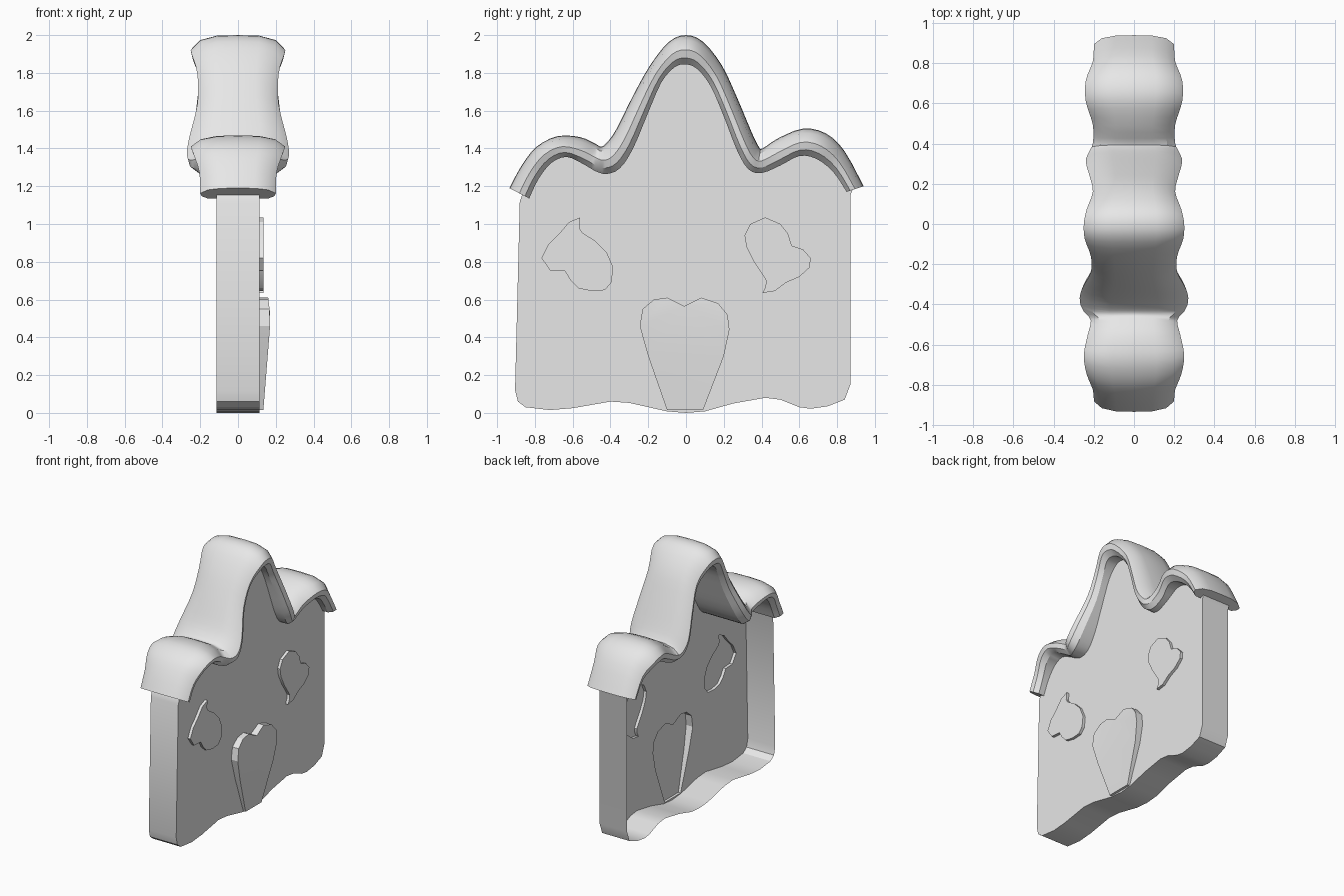
import bpy, bmesh, math
from mathutils import Vector

if "Cube" in bpy.data.objects:
    bpy.data.objects.remove(bpy.data.objects["Cube"])

grey = bpy.data.materials.new("light_grey")
grey.diffuse_color = (0.8, 0.8, 0.8, 1)
grey.use_nodes = True
grey.node_tree.nodes["Principled BSDF"].inputs["Base Color"].default_value = grey.diffuse_color


def finish(bm, name, angle):
    me = bpy.data.meshes.new(name)
    bm.to_mesh(me)
    bm.free()
    ob = bpy.data.objects.new(name, me)
    bpy.context.collection.objects.link(ob)
    me.materials.append(grey)
    bpy.ops.object.select_all(action='DESELECT')
    ob.select_set(True)
    bpy.context.view_layer.objects.active = ob
    bpy.ops.object.shade_smooth_by_angle(angle=math.radians(angle))
    return ob


def ccw(pts):
    area = sum(a[0] * b[1] - b[0] * a[1] for a, b in zip(pts, pts[1:] + pts[:1]))
    return pts if area > 0 else pts[::-1]


def sheet(bm, loops):
    """Fill outlines lying in x; later loops become holes."""
    edges = []
    for vs in loops:
        edges += [bm.edges.get((a, b)) or bm.edges.new((a, b))
                  for a, b in zip(vs, vs[1:] + vs[:1])]
    made = bmesh.ops.triangle_fill(bm, edges=edges, use_beauty=True)["geom"]
    for f in made:
        if isinstance(f, bmesh.types.BMFace):
            f.normal_update()
            if f.normal.x < 0:
                f.normal_flip()


def rim(bm, front, back):
    n = len(front)
    for i in range(n):
        j = (i + 1) % n
        bm.faces.new((front[i], back[i], back[j], front[j]))


def ring(bm, pts, depth):
    return [bm.verts.new((depth(z), y, z)) for y, z in pts]


def spline(rows, steps):
    """Smooth resampling of the roof stations."""
    out = []
    for i in range(len(rows) - 1):
        p = [rows[max(0, min(len(rows) - 1, i + k))] for k in (-1, 0, 1, 2)]
        for s in range(steps):
            t = s / steps
            out.append([0.5 * (2 * b + (c - a) * t + (2 * a - 5 * b + 4 * c - d) * t * t
                               + (3 * b - a - 3 * c + d) * t ** 3) for a, b, c, d in zip(*p)])
    return out + [list(rows[-1])]


# Roof stations: lower y, z, upper y, z, half width
stations = [
    (-.83, 1.135, -.935, 1.19, .20), (-.78, 1.24, -.87, 1.31, .205),
    (-.71, 1.325, -.79, 1.41, .235), (-.63, 1.355, -.68, 1.465, .25),
    (-.54, 1.315, -.56, 1.46, .23), (-.48, 1.28, -.48, 1.425, .215),
    (-.42, 1.265, -.45, 1.41, .25), (-.35, 1.295, -.42, 1.43, .27),
    (-.28, 1.40, -.37, 1.50, .26), (-.20, 1.59, -.28, 1.68, .215),
    (-.13, 1.75, -.19, 1.84, .215), (-.06, 1.83, -.09, 1.965, .245),
    (0, 1.845, 0, 2.0, .25), (.06, 1.82, .09, 1.965, .235),
    (.13, 1.73, .19, 1.84, .205), (.20, 1.57, .27, 1.67, .22),
    (.27, 1.39, .35, 1.48, .24), (.33, 1.29, .385, 1.41, .225),
    (.40, 1.27, .405, 1.40, .205), (.50, 1.31, .49, 1.455, .205),
    (.60, 1.36, .62, 1.505, .24), (.69, 1.345, .74, 1.48, .24),
    (.78, 1.275, .84, 1.385, .205), (.85, 1.17, .94, 1.20, .20)]
path = spline(stations, 3)

# Roof cross-section: share of half width, share of thickness
half = [(.8, 0), (.96, .22), (1, .5), (.8, .83), (.45, .98)]
section = half + [(0, 1)] + [(-u, t) for u, t in reversed(half)]
bm = bmesh.new()
rows = [[bm.verts.new((u * w, a + (c - a) * t, b + (d - b) * t)) for u, t in section]
        for a, b, c, d, w in path]
for r, s in zip(rows, rows[1:]):
    for i in range(len(section)):
        j = (i + 1) % len(section)
        bm.faces.new((r[i], r[j], s[j], s[i]))
bm.faces.new(rows[0])
bm.faces.new(rows[-1])
bmesh.ops.recalc_face_normals(bm, faces=bm.faces)
finish(bm, "wavy_roof", 32)

# Wall outline: wavy foot, straight ends, top tucked into the roof
foot = [(-.88, 1.12), (-.905, .12), (-.89, .06), (-.85, .03), (-.72, .015), (-.6, .025),
        (-.4, .06), (-.3, .053), (-.1, .008), (0, 0), (.1, .008), (.25, .05), (.42, .08),
        (.5, .07), (.6, .03), (.66, .022), (.75, .035), (.84, .07), (.87, .15), (.87, 1.15)]
top = [(a + (c - a) * .35, b + (d - b) * .35) for a, b, c, d, w in reversed(path)]
outline = ccw(foot + top)

# Window and door outlines
left_window = ccw([
    (-.56, 1.035), (-.565, .98), (-.55, .955), (-.48, .91), (-.42, .85), (-.385, .77),
    (-.395, .69), (-.43, .65), (-.5, .645), (-.57, .66), (-.61, .70), (-.64, .75),
    (-.72, .755), (-.765, .82), (-.73, .89), (-.67, .95), (-.62, 1.01)])
right_window = ccw([
    (.405, .635), (.47, .645), (.53, .69), (.6, .72), (.655, .77), (.66, .82), (.62, .865),
    (.56, .885), (.54, .95), (.5, 1.0), (.42, 1.035), (.34, 1.0), (.31, .94), (.32, .88),
    (.36, .8), (.4, .74), (.425, .7), (.42, .665)])
door = ccw([
    (-.1, .014), (.09, .014), (.2, .3), (.23, .44), (.22, .52), (.17, .58), (.08, .61),
    (-.01, .565), (-.1, .61), (-.17, .6), (-.23, .55), (-.245, .46), (-.2, .3)])

# Hollow wall: front sheet with openings and an outer rim, open behind
FRONT, BACK = .115, -.115
bm = bmesh.new()
outer = ring(bm, outline, lambda z: FRONT)
holes = [ring(bm, p, lambda z: FRONT) for p in (left_window, right_window, door)]
sheet(bm, [outer] + holes)
rim(bm, outer, ring(bm, outline, lambda z: BACK))
finish(bm, "hollow_wall", 30)


def door_depth(z):
    return .133 + .08 * z if z < .5 else .173 - .12 * (z - .5)


# Raised windows and door, each a cap with side walls
for name, pts, depth in (("left_window", left_window, lambda z: .136),
                         ("right_window", right_window, lambda z: .136),
                         ("door", door, door_depth)):
    bm = bmesh.new()
    cap = ring(bm, pts, depth)
    rim(bm, cap, ring(bm, pts, lambda z: FRONT))
    sheet(bm, [cap])
    finish(bm, name, 20)
